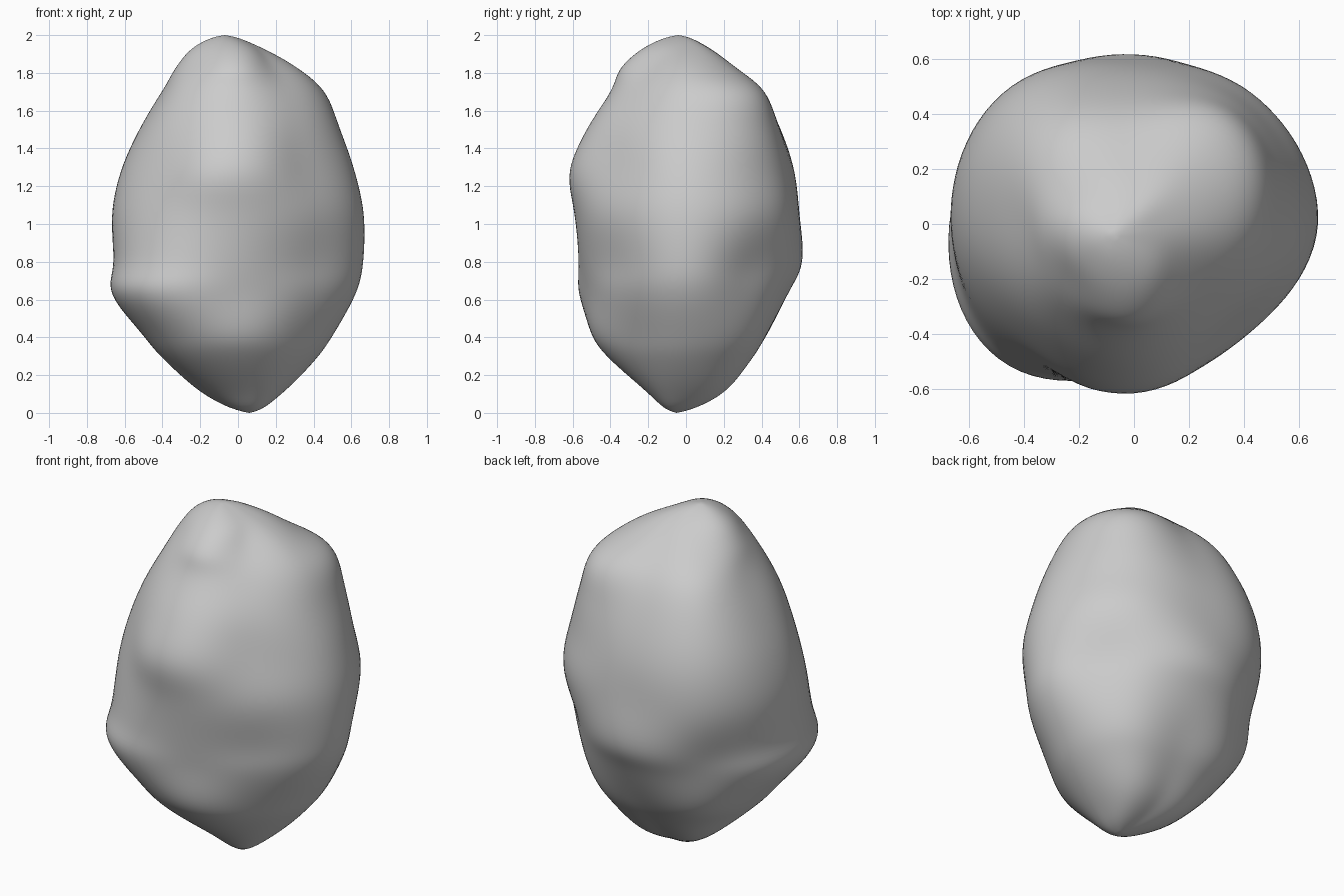
import bpy, bmesh, math
from mathutils import Vector

if "Cube" in bpy.data.objects:
    bpy.data.objects.remove(bpy.data.objects["Cube"])

# Height of each ring, then radius towards E, NE, N, NW, W, SW, S, SE
RINGS = [
    (0.10, .23, .24, .18, .21, .18, .17, .19, .23),
    (0.28, .41, .41, .34, .39, .39, .42, .40, .38),
    (0.42, .51, .50, .43, .51, .51, .55, .50, .45),
    (0.63, .63, .57, .54, .60, .67, .70, .53, .52),
    (0.80, .67, .60, .62, .64, .66, .67, .555, .54),
    (1.05, .67, .65, .60, .68, .67, .63, .59, .58),
    (1.28, .62, .61, .57, .66, .62, .58, .62, .54),
    (1.50, .54, .57, .50, .58, .52, .51, .53, .48),
    (1.70, .45, .51, .40, .46, .40, .41, .40, .37),
    (1.83, .31, .31, .26, .30, .33, .32, .345, .26),
    (1.94, .11, .12, .11, .14, .23, .22, .21, .13),
]
BOTTOM, TOP = Vector((.06, -.05, 0)), Vector((-.07, -.04, 2))
# Local dents (negative) and bumps (positive): centre, reach, depth
DENTS = [
    ((.52, .30, .72), .18, -.025),
    ((-.45, .42, .70), .20, -.03),
    ((.33, -.47, 1.40), .16, -.012),
    ((-.20, -.60, 1.24), .14, .012),
]
SEG, STEP = 96, 7


def spline(a, b, c, d, t):
    return (b * 2 + (c - a) * t + (a * 2 - b * 5 + c * 4 - d) * t * t
            + (b * 3 - a - c * 3 + d) * t ** 3) * 0.5


def ring_points(row):
    z, r = row[0], row[1:]
    pts = []
    for s in range(SEG):
        k, t = divmod(s * 8 / SEG, 1)
        k = int(k)
        rad = spline(*[r[(k + o) % 8] for o in (-1, 0, 1, 2)], t)
        a = 2 * math.pi * s / SEG
        pts.append(Vector((rad * math.cos(a), rad * math.sin(a), z)))
    return pts


def dented(p):
    out = Vector((p.x, p.y, (p.z - 1) * .3)).normalized()
    q = p.copy()
    for c, reach, depth in DENTS:
        q += out * depth * math.exp(-(p - Vector(c)).length_squared / reach ** 2)
    return q


# Control rings, continued through each tip so the ends stay rounded
rings = [ring_points(r) for r in RINGS]
flip = lambda ring: ring[SEG // 2:] + ring[:SEG // 2]
rings = [flip(rings[0]), [BOTTOM] * SEG] + rings + [[TOP] * SEG, flip(rings[-1])]

# Boulder skin
bm = bmesh.new()
rows = []
for i in range(1, len(rings) - 2):
    for n in range(STEP):
        if i == 1 and n == 0:
            continue
        rows.append([bm.verts.new(dented(spline(*[rings[i + o][s] for o in (-1, 0, 1, 2)], n / STEP)))
                     for s in range(SEG)])
low, high = bm.verts.new(BOTTOM), bm.verts.new(TOP)
for s in range(SEG):
    e = (s + 1) % SEG
    bm.faces.new((low, rows[0][e], rows[0][s]))
    bm.faces.new((high, rows[-1][s], rows[-1][e]))
    for a, b in zip(rows, rows[1:]):
        bm.faces.new((a[s], a[e], b[e], b[s]))
# Ease out the ring pattern a little
inner = [v for v in bm.verts if v not in (low, high)]
for _ in range(8):
    bmesh.ops.smooth_vert(bm, verts=inner, factor=0.5, use_axis_x=True, use_axis_y=True, use_axis_z=True)
for v in bm.verts:
    v.co.z = min(2, max(0, v.co.z))
for f in bm.faces:
    f.smooth = True
mesh = bpy.data.meshes.new("boulder")
bm.to_mesh(mesh)
bm.free()
boulder = bpy.data.objects.new("boulder", mesh)
bpy.context.collection.objects.link(boulder)
